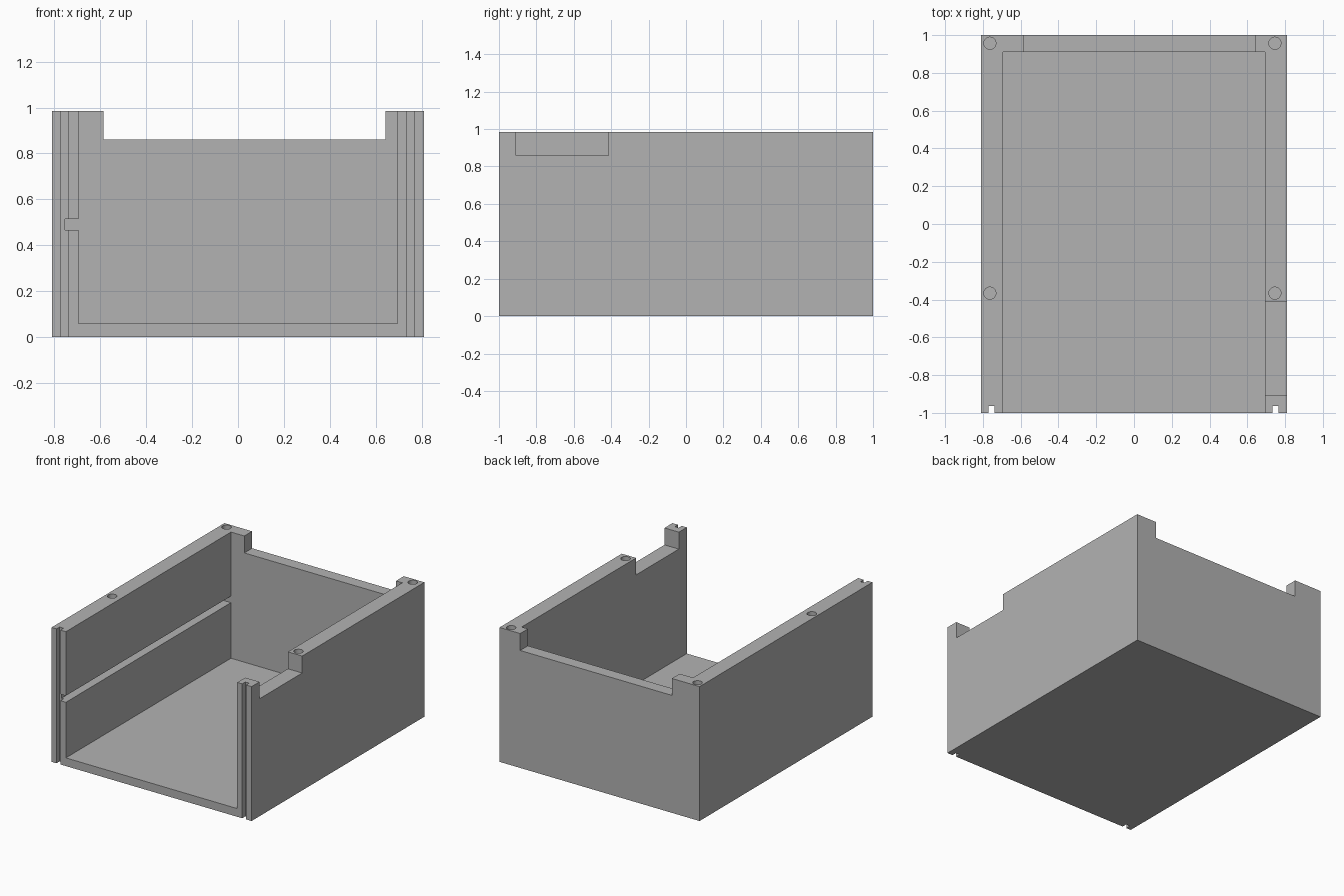
import bpy

# Remove the default cube
default = bpy.data.objects.get("Cube")
if default:
    bpy.data.objects.remove(default, do_unlink=True)

# Single grey material
GREY = (0.448, 0.448, 0.448, 1)
grey = bpy.data.materials.new("plain grey")
grey.use_nodes = True
grey.diffuse_color = GREY
bsdf = next(n for n in grey.node_tree.nodes if n.type == 'BSDF_PRINCIPLED')
bsdf.inputs["Base Color"].default_value = GREY

HALF_W, HEIGHT, INNER, FLOOR, BACK = 0.81, 0.984, 0.694, 0.06, 0.91
RIM = 0.86      # height of the lowered wall edges
OVER = 0.2      # how far cutters overshoot the body


def box(name, x, y, z):
    """Box spanning the given (min, max) ranges."""
    spans = (x, y, z)
    bpy.ops.mesh.primitive_cube_add(size=1)
    ob = bpy.context.object
    ob.name = name
    for v in ob.data.vertices:
        v.co = [(a + b) / 2 + c * (b - a) for c, (a, b) in zip(v.co, spans)]
    return ob


def cut(body, cutter):
    """Subtract the cutter from the body, then discard the cutter."""
    cutter.hide_render = True
    mod = body.modifiers.new("cut", 'BOOLEAN')
    mod.operation = 'DIFFERENCE'
    mod.solver = 'EXACT'
    mod.object = cutter
    bpy.ops.object.select_all(action='DESELECT')
    bpy.context.view_layer.objects.active = body
    body.select_set(True)
    bpy.ops.object.modifier_apply(modifier=mod.name)
    bpy.data.objects.remove(cutter, do_unlink=True)


# Outer body
body = box("open_tray_body", (-HALF_W, HALF_W), (-1, 1), (0, HEIGHT))
top = HEIGHT + OVER
front = -1 - OVER

# Main cavity, open at the front and top
cut(body, box("cavity", (-INNER, INNER), (front, BACK), (FLOOR, top)))

# Lowered edge of the back wall
cut(body, box("back_notch", (-0.586, 0.643), (BACK - OVER, 1 + OVER), (RIM, top)))

# Lowered edge of the left wall
cut(body, box("side_notch", (INNER - OVER, HALF_W + OVER), (-0.908, -0.414), (RIM, top)))

# Shelf groove along the inside of the right wall
cut(body, box("shelf_groove", (-0.754, -INNER + OVER), (front, BACK), (0.467, 0.515)))

# Full-height slots in the front edges
for x in (-0.755, 0.75):
    cut(body, box("front_slot", (x - 0.016, x + 0.016), (front, -0.964), (-OVER, top)))

# Screw holes in the top rim
HOLE_DEPTH = 0.25
for x in (-0.763, 0.746):
    for y in (-0.366, 0.957):
        bpy.ops.mesh.primitive_cylinder_add(
            vertices=40, radius=0.032, depth=2 * HOLE_DEPTH, location=(x, y, HEIGHT))
        cut(body, bpy.context.object)

body.data.materials.clear()
body.data.materials.append(grey)
for p in body.data.polygons:
    p.material_index = 0

# Smooth the hole walls, keep every edge sharp
bpy.ops.object.select_all(action='DESELECT')
body.select_set(True)
bpy.context.view_layer.objects.active = body
bpy.ops.object.shade_smooth_by_angle(angle=0.5)
